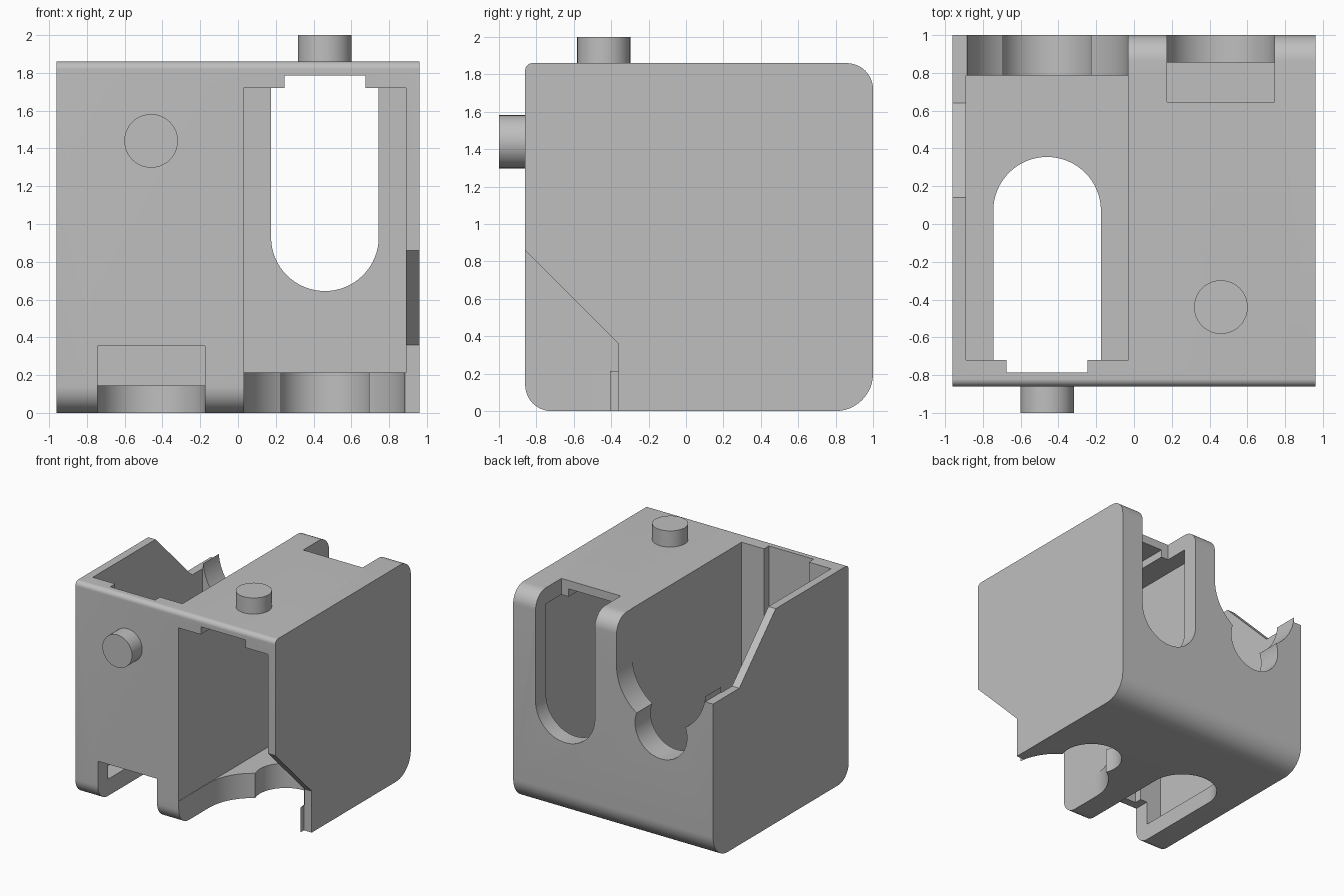
import bpy, bmesh
from math import pi, sin, cos
from mathutils import Matrix, Vector

if "Cube" in bpy.data.objects:
    bpy.data.objects.remove(bpy.data.objects["Cube"])

grey = bpy.data.materials.new("light_grey_plastic")
grey.use_nodes = True
GREY = (0.52, 0.52, 0.52, 1)
grey.diffuse_color = GREY
grey.node_tree.nodes["Principled BSDF"].inputs["Base Color"].default_value = GREY

# Half turn that swaps front with top, and the two side bays
SWAP = Matrix(((-1, 0, 0, 0), (0, 0, -1, 1), (0, -1, 0, 1), (0, 0, 0, 1)))


def arc(cx, cy, r, start, end, steps):
    return [(cx + r * cos(start + (end - start) * i / steps),
             cy + r * sin(start + (end - start) * i / steps)) for i in range(steps + 1)]


def prism(name, points, axis, lo, hi, swap=False):
    """Extrude a 2D outline along an axis from lo to hi."""
    place = {"X": lambda a, b, h: (h, a, b),
             "Y": lambda a, b, h: (a, h, b),
             "Z": lambda a, b, h: (a, b, h)}[axis]
    bm = bmesh.new()
    face = bm.faces.new([bm.verts.new(place(a, b, lo)) for a, b in points])
    out = bmesh.ops.extrude_face_region(bm, geom=[face])
    move = Vector(place(0, 0, hi - lo))
    bmesh.ops.translate(bm, vec=move, verts=[g for g in out["geom"] if isinstance(g, bmesh.types.BMVert)])
    bmesh.ops.recalc_face_normals(bm, faces=bm.faces)
    if swap:
        bm.transform(SWAP)
    mesh = bpy.data.meshes.new(name)
    bm.to_mesh(mesh)
    bm.free()
    mesh.materials.append(grey)
    obj = bpy.data.objects.new(name, mesh)
    bpy.context.collection.objects.link(obj)
    return obj


def rect(a0, b0, a1, b1):
    return [(a0, b0), (a1, b0), (a1, b1), (a0, b1)]


def smooth(obj):
    bpy.ops.object.select_all(action="DESELECT")
    obj.select_set(True)
    bpy.context.view_layer.objects.active = obj
    bpy.ops.object.shade_smooth_by_angle(angle=pi / 6)


# Block with four differently rounded edges, seen from the side
outline = []
for cy, cz, r, quarter in ((0.8, 0.2, 0.2, 3), (0.86, 1.72, 0.14, 0),
                           (-0.82, 1.82, 0.04, 1), (-0.72, 0.14, 0.14, 2)):
    outline += arc(cy, cz, r, quarter * pi / 2, (quarter + 1) * pi / 2, 12)
body = prism("housing", outline, "X", -0.96, 0.96)

# Outlines of the openings of one bay
MID = 0.46
slot = arc(MID, 0.93, 0.285, pi, 2 * pi, 32) + [(MID + 0.285, 1.95), (MID - 0.285, 1.95)]
wide_scallop = arc(MID, -0.445, 0.427, 0, pi, 40) + [(MID - 0.427, -1.1), (MID + 0.427, -1.1)]
small_scallop = arc(MID, 0, 0.25, 0, 2 * pi, 40)[:-1]
corner_cut = [(-1.06, 1.06), (-0.36, 0.36), (-0.36, -0.1), (-1.06, -0.1)]

cutters = []
for swap in (False, True):
    for points, axis, lo, hi in (
            (rect(0.03, 0.215, 0.89, 1.72), "Y", -1.1, 0.855),        # bay pocket
            (rect(0.245, 1.65, 0.675, 1.787), "Y", -1.15, 0.75),      # groove
            (rect(0.175, 0.645, 0.745, 1.1), "Z", 1.6, 1.95),         # edge notch
            (slot, "Y", 0.8, 1.15),
            (wide_scallop, "Z", -0.1, 0.3),
            (small_scallop, "Z", -0.12, 0.32),
            (corner_cut, "X", 0.885, 1.1)):
        cutters.append(prism("cutter", points, axis, lo, hi, swap))

bpy.ops.object.select_all(action="DESELECT")
bpy.context.view_layer.objects.active = body
for cutter in cutters:
    cutter.hide_render = True
    mod = body.modifiers.new("cut", "BOOLEAN")
    mod.operation = "DIFFERENCE"
    mod.solver = "EXACT"
    mod.object = cutter
    bpy.ops.object.modifier_apply(modifier=mod.name)
for cutter in cutters:
    bpy.data.objects.remove(cutter)
smooth(body)

# Locating pegs on the top and the front
for name, swap in (("top_peg", False), ("front_peg", True)):
    smooth(prism(name, arc(MID, -0.44, 0.142, 0, 2 * pi, 40)[:-1], "Z", 1.84, 2.0, swap))
